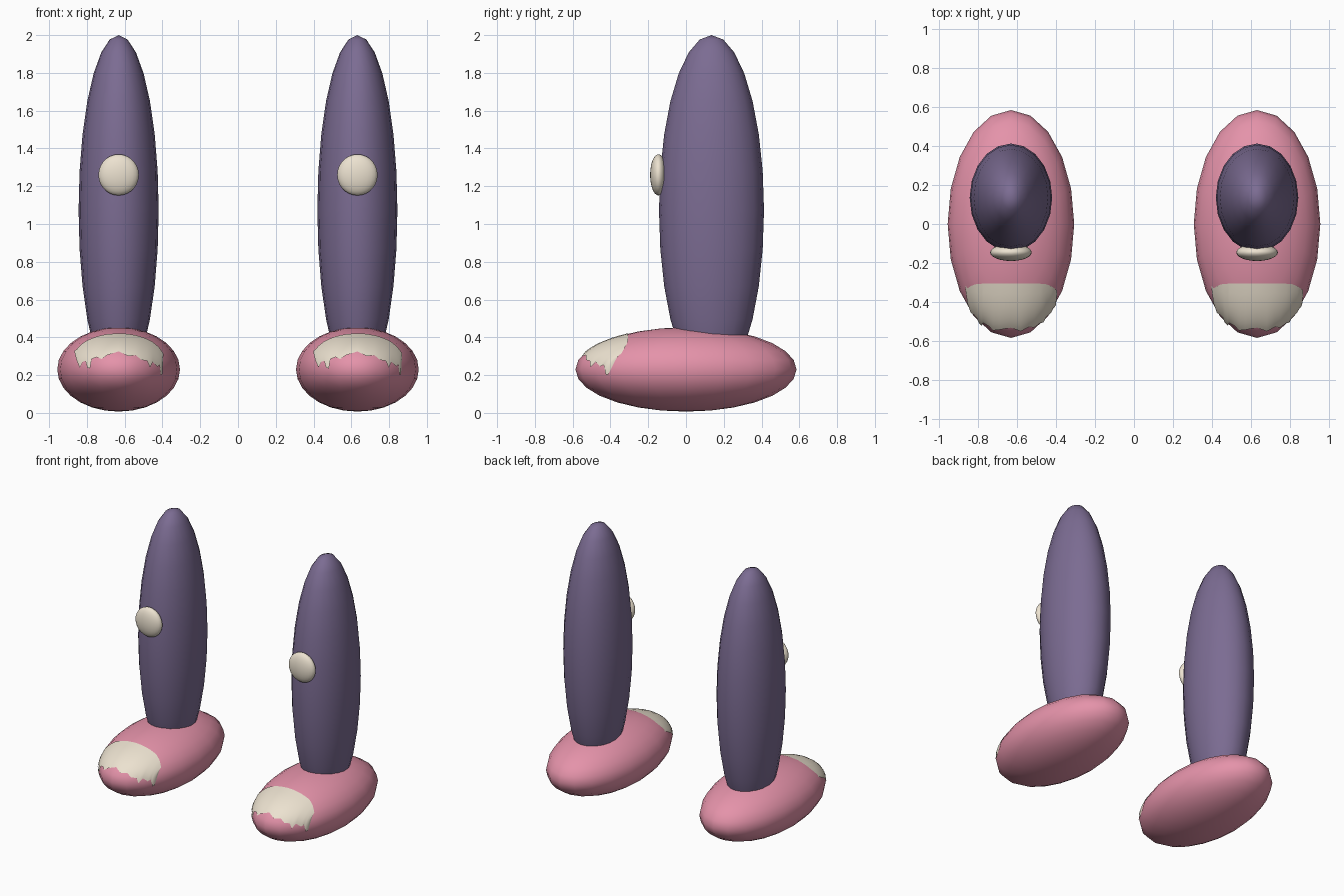
import bpy, bmesh
from math import sqrt

if "Cube" in bpy.data.objects:
    bpy.data.objects.remove(bpy.data.objects["Cube"])


def material(name, rgb):
    m = bpy.data.materials.new(name)
    m.diffuse_color = (*rgb, 1)
    m.use_nodes = True
    m.node_tree.nodes["Principled BSDF"].inputs["Base Color"].default_value = m.diffuse_color
    return m


PURPLE = material("purple", (0.20, 0.15, 0.29))
PINK = material("pink", (0.78, 0.29, 0.40))
CREAM = material("cream", (0.84, 0.76, 0.63))


def ellipsoid(name, centre, radii, mat, segments=20, rings=14):
    bpy.ops.mesh.primitive_uv_sphere_add(segments=segments, ring_count=rings, radius=1, location=centre)
    ob = bpy.context.object
    ob.name = name
    ob.scale = radii
    bpy.ops.object.transform_apply(location=False, rotation=False, scale=True)
    bpy.ops.object.shade_smooth()
    ob.data.materials.append(mat)
    return ob


FOOT_Z = 0.23
RX, RY, RZ = 0.325, 0.585, 0.223

# lower edge of the dripping toe cap: (x, z) as seen from the front
DRIPS = [(-.232, .32), (-.222, .28), (-.205, .24), (-.19, .27), (-.175, .275),
         (-.165, .24), (-.15, .235), (-.142, .285), (-.115, .295), (-.09, .285),
         (-.06, .305), (0, .325), (.05, .30), (.09, .305), (.12, .28),
         (.15, .275), (.165, .24), (.18, .27), (.205, .245), (.215, .255),
         (.222, .20), (.23, .205), (.235, .30)]


def toe_cap(name, cx, rows=8):
    """Thin skin on the front of the foot, flat at the back, dripping at the front."""
    bm = bmesh.new()
    k = 1.006
    columns = []
    for x, low in DRIPS:
        back = 0.305 + 0.03 * max(0, (abs(x) - 0.16) / 0.07) ** 2
        high = FOOT_Z + RZ * sqrt(max(0.01, 1 - (x / RX) ** 2 - (back / RY) ** 2))
        column = []
        for i in range(rows + 1):
            z = low + (max(high, low + 0.01) - low) * i / rows - FOOT_Z
            y = -RY * sqrt(max(0, 1 - (x / RX) ** 2 - (z / RZ) ** 2))
            column.append(bm.verts.new((x * k, y * k, z * k)))
        columns.append(column)
    for a, b in zip(columns, columns[1:]):
        for i in range(rows):
            f = bm.faces.new((a[i], b[i], b[i + 1], a[i + 1]))
            f.smooth = True
    mesh = bpy.data.meshes.new(name)
    bm.to_mesh(mesh)
    bm.free()
    mesh.materials.append(CREAM)
    ob = bpy.data.objects.new(name, mesh)
    ob.location = (cx, 0, FOOT_Z)
    bpy.context.collection.objects.link(ob)


for side, x in (("left", -0.632), ("right", 0.632)):
    # foot, with its toe cap
    ellipsoid(side + "_foot", (x, 0, FOOT_Z), (RX, RY, RZ), PINK)
    toe_cap(side + "_toe_cap", x)
    # tall leg sunk into the foot
    ellipsoid(side + "_leg", (x, 0.135, 1.073), (0.212, 0.278, 0.927), PURPLE)
    # round knee pad
    ellipsoid(side + "_knee_pad", (x, -0.146, 1.26), (0.107, 0.044, 0.109), CREAM, 24, 14)
